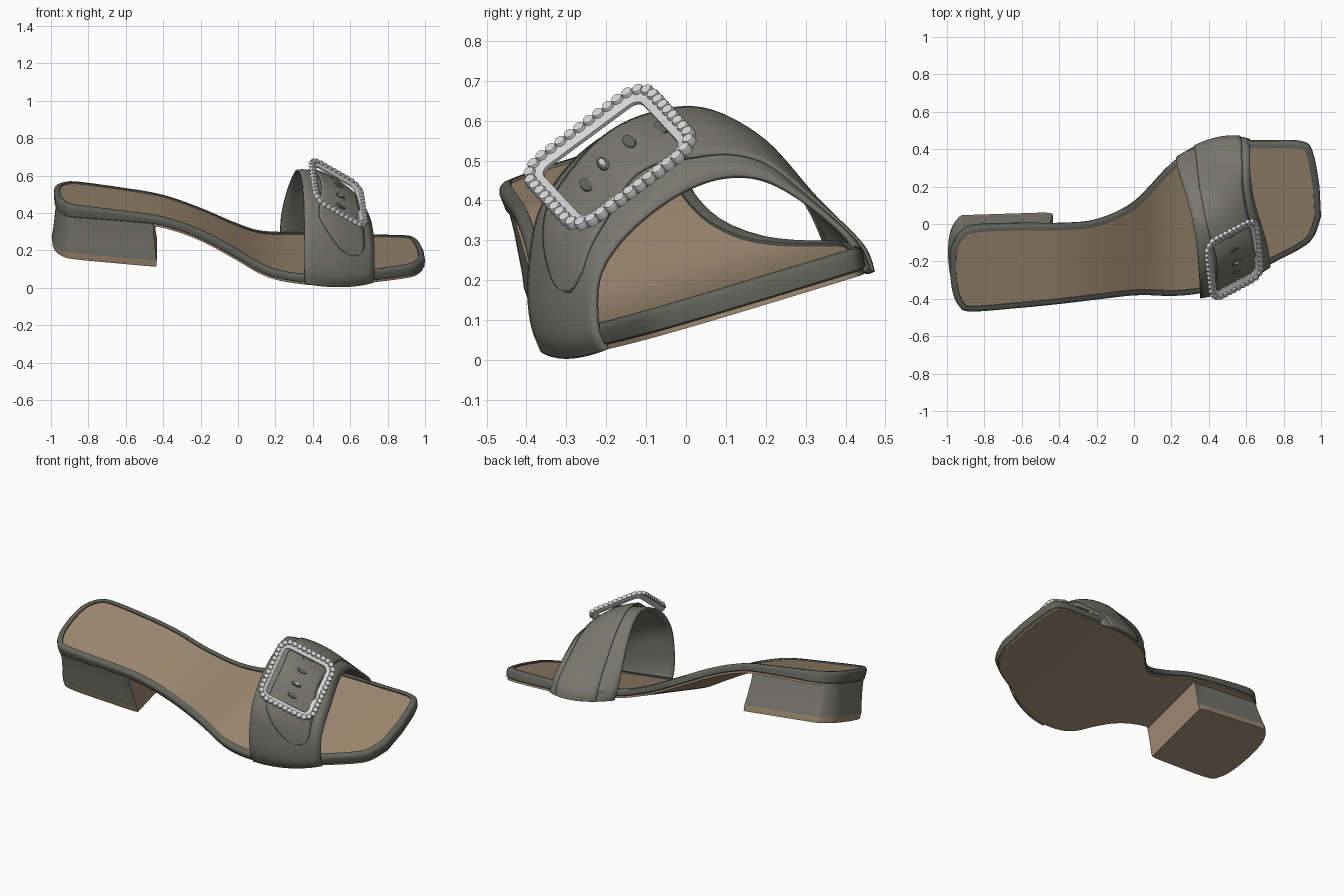
import bpy, bmesh, math
from mathutils import Vector, Matrix

cube = bpy.data.objects.get("Cube")
if cube:
    bpy.data.objects.remove(cube)


def material(name, r, g, b):
    m = bpy.data.materials.new(name)
    m.use_nodes = True
    m.diffuse_color = (r, g, b, 1)
    m.node_tree.nodes["Principled BSDF"].inputs["Base Color"].default_value = (r, g, b, 1)
    return m


LEATHER = material("olive grey leather", .19, .19, .16)
RIM = material("dark rim leather", .12, .125, .103)
TAN = material("tan lining", .34, .25, .165)
SILVER = material("silver", .68, .68, .69)


def make(name, verts, faces, mats, index=None, angle=35):
    me = bpy.data.meshes.new(name)
    me.from_pydata([tuple(v) for v in verts], [], faces)
    ob = bpy.data.objects.new(name, me)
    bpy.context.collection.objects.link(ob)
    for m in mats:
        me.materials.append(m)
    if index:
        me.polygons.foreach_set("material_index", index)
    bpy.ops.object.select_all(action='DESELECT')
    ob.select_set(True)
    bpy.context.view_layer.objects.active = ob
    bpy.ops.object.shade_smooth_by_angle(angle=math.radians(angle))
    return ob


def spline(pts, t):
    """Smooth curve through the points; t counts points."""
    n = len(pts)
    i = min(max(int(t), 0), n - 2)
    f = t - i
    a, b, c, d = [Vector(pts[min(max(k, 0), n - 1)]) for k in range(i - 1, i + 3)]
    return .5 * (2 * b + (c - a) * f + (2 * a - 5 * b + 4 * c - d) * f * f
                 + (3 * b - a - 3 * c + d) * f ** 3)


def height(table, x):
    """Smooth height along the length of the shoe."""
    def slope(k):
        a, b = table[max(k - 1, 0)], table[min(k + 1, len(table) - 1)]
        return (b[1] - a[1]) / (b[0] - a[0])
    i = max([k for k in range(len(table) - 1) if table[k][0] <= x] or [0])
    (x0, y0), (x1, y1) = table[i], table[i + 1]
    h = x1 - x0
    f = (x - x0) / h
    return (y0 * (1 + 2 * f) * (1 - f) ** 2 + slope(i) * h * f * (1 - f) ** 2
            + y1 * f * f * (3 - 2 * f) + slope(i + 1) * h * f * f * (f - 1))


# Footbed outline, height and thickness; the shoe leans sideways by the tilt
TILT = Matrix.Rotation(math.radians(16.7), 3, 'X')
NEAR = [(-.985, -.1), (-.97, -.215), (-.935, -.295), (-.87, -.328), (-.6, -.318), (-.4, -.308),
        (-.2, -.305), (0, -.314), (.2, -.347), (.38, -.337), (.55, -.286), (.72, -.19),
        (.9, -.092), (.965, -.025), (1, .08)]
FAR = [(-.985, -.04), (-.975, .04), (-.93, .115), (-.85, .15), (-.6, .152), (-.4, .143),
       (-.2, .142), (0, .21), (.2, .395), (.35, .48), (.52, .5), (.72, .502),
       (.89, .497), (.955, .445), (.992, .25)]
TOP = [(-1, .572), (-.6, .515), (-.4, .48), (-.2, .408), (0, .3), (.1, .24),
       (.2, .2), (.35, .172), (.6, .154), (1, .147)]
THICK = [(-1, .085), (-.45, .058), (0, .06), (.2, .054), (.35, .054), (.6, .066), (1, .072)]


def top(x):
    return height(TOP, x)


def bottom(x):
    return top(x) - height(THICK, x)


def inset(loop, d):
    out = []
    for i, p in enumerate(loop):
        t = (loop[(i + 1) % len(loop)] - loop[i - 1]).normalized()
        out.append(p + Vector((-t.y, t.x)) * d)
    return out


def stack(name, loop, layers, mats, bands, front=None):
    """Stack inset copies of an outline; cap both ends with crosswise strips.
    The closing side between the two edges can take its own material."""
    n = len(loop)
    verts, faces, index = [], [], []
    for d, z in layers:
        verts += [TILT @ Vector((p.x, p.y, z(p.x))) for p in inset(loop, d)]
    for k in range(len(layers) - 1):
        for i in range(n):
            j = (i + 1) % n
            faces.append((k * n + i, (k + 1) * n + i, (k + 1) * n + j, k * n + j))
            index.append(front if front is not None and i == n // 2 - 1 else bands[k + 1])
    base = (len(layers) - 1) * n
    for i in range(n // 2 - 1):
        q = (i, i + 1, n - 2 - i, n - 1 - i)
        faces += [q, tuple(base + a for a in reversed(q))]
        index += [bands[0], bands[-1]]
    return make(name, verts, faces, mats, index, 42)


STEPS = 5
ts = [i / STEPS for i in range((len(NEAR) - 1) * STEPS + 1)]
near = [spline(NEAR, t) for t in ts]
far = [spline(FAR, t) for t in ts]

# Sole: insole, rounded rim and thin outsole
stack("sole", near + far[::-1],
      [(.034, lambda x: top(x) - .007), (.033, top), (.014, top), (.004, lambda x: top(x) - .007),
       (0, lambda x: top(x) - .018), (.004, lambda x: bottom(x) + .016),
       (.013, lambda x: bottom(x) + .012), (.012, bottom)],
      [TAN, RIM], [0, 1, 1, 1, 1, 1, 1, 0, 0])


# Block heel: leather wrap, tan breast and tan tip
def tip(x):
    return .213 - (x + .45) * .11


cut = len([p for p in near if p.x < -.45])
heel = [Vector((p.x, min(p.y, .122))) for p in near[:cut] + far[:cut][::-1]]
heel = heel[:cut] + [Vector((-.443, heel[cut - 1].y)), Vector((-.443, heel[cut].y))] + heel[cut:]
stack("heel", heel,
      [(.01, lambda x: bottom(x) + .012), (.008, lambda x: bottom(x) - .04),
       (-.003, lambda x: tip(x) + .07), (-.009, lambda x: tip(x) + .035), (-.007, tip)],
      [TAN, LEATHER], [1, 1, 1, 1, 0, 0], front=0)

# Strap: surface spanned by back, middle and front arches
BACK = [(.36, -.365, .02), (.355, -.392, .1), (.355, -.397, .22), (.355, -.367, .38),
        (.35, -.265, .52), (.335, -.12, .605), (.31, .03, .63), (.27, .18, .545),
        (.235, .295, .415), (.225, .35, .305), (.235, .365, .24)]
MID = [(.55, -.295, .003), (.55, -.33, .06), (.545, -.338, .18), (.54, -.312, .335),
       (.53, -.215, .46), (.51, -.08, .565), (.48, .05, .597), (.46, .19, .545),
       (.46, .32, .41), (.45, .435, .285), (.44, .458, .22)]
FRONT = [(.72, -.2, .025), (.73, -.226, .08), (.73, -.225, .2), (.725, -.18, .285),
         (.71, -.1, .365), (.68, 0, .43), (.65, .1, .463), (.63, .2, .456),
         (.62, .305, .4), (.62, .41, .31), (.62, .456, .225)]


def strap_point(u, t, lift=0):
    def at(u, t):
        a, b, c = spline(BACK, t), spline(MID, t), spline(FRONT, t)
        return a * (1 - u) * (1 - 2 * u) + b * 4 * u * (1 - u) + c * u * (2 * u - 1)
    p, e = at(u, t), .01
    n = (at(u + e, t) - at(u - e, t)).cross(at(u, t + e) - at(u, t - e)).normalized()
    return p + n * lift


def band(name, t0, t1, u0, u1, lift, thick, rows=60, cols=12):
    verts = []
    for i in range(rows + 1):
        t = t0 + (t1 - t0) * i / rows
        for j in range(cols + 1):
            verts.append(strap_point(u0(t) + (u1(t) - u0(t)) * j / cols, t, lift(t)))
    w = cols + 1
    faces = [(i * w + j, i * w + j + 1, i * w + w + j + 1, i * w + w + j)
             for i in range(rows) for j in range(cols)]
    ob = make(name, verts, faces, [LEATHER])
    mod = ob.modifiers.new("thickness", 'SOLIDIFY')
    mod.thickness, mod.offset = thick, -1
    return ob


band("strap", 0, 10, lambda t: 0, lambda t: 1, lambda t: 0, .012)


# Upper strap layer: narrows and rises through the buckle, ends in a rounded tongue
def grow(t, span):
    return min(max((t - 1.9) / span, .002), 1)


def bulge(t):
    return math.exp(-((t - 4.4) / .75) ** 2)


def tongue_lift(t):
    return .006 + .022 * bulge(t)


band("strap_tongue", 1.9, 9.98, lambda t: .73 - .52 * grow(t, 1.2) ** .6 + .04 * bulge(t),
     lambda t: .75 + .1 * grow(t, .4) ** .5 - .07 * bulge(t), tongue_lift, .008, rows=90)

# Buckle frame axes
U = Vector((.13, .069, -.074)).normalized()
V = Vector((-.01, .165, .115))
V = (V - U * V.dot(U)).normalized()
N = U.cross(V)
CENTRE = Vector((.525, -.183, .496)) + N * .014


def frame(p, x, y, z):
    return p + U * x + V * y + N * z


def rounded(a, b, r, count):
    """Evenly spaced points on a rounded rectangle of half sizes a, b."""
    corner = []
    for q, (sx, sy) in enumerate([(1, 1), (-1, 1), (-1, -1), (1, -1)]):
        for k in range(9):
            g = math.pi / 2 * (q + k / 8)
            corner.append(Vector((sx * (a - r) + r * math.cos(g), sy * (b - r) + r * math.sin(g))))
    corner.append(corner[0])
    total = sum((q - p).length for p, q in zip(corner, corner[1:]))
    out, done = [], 0
    for p, q in zip(corner, corner[1:]):
        seg = (q - p).length
        while len(out) < count and len(out) * total / count < done + seg:
            out.append(p.lerp(q, (len(out) * total / count - done) / seg))
        done += seg
    return out


# Buckle band: bevelled ring section swept round the rectangle
COUNT = 88
section = [(.038, -.01), (.038, .0), (.018, .008), (0, .008), (0, -.01)]
path = rounded(.17, .192, .066, COUNT)
verts, faces = [], []
for d, z in section:
    verts += [frame(CENTRE, p.x, p.y, z) for p in inset(path, d)]
for k in range(len(section)):
    m = (k + 1) % len(section)
    for i in range(COUNT):
        j = (i + 1) % COUNT
        faces.append((k * COUNT + i, m * COUNT + i, m * COUNT + j, k * COUNT + j))
make("buckle_frame", verts, faces, [SILVER])


def disc(verts, faces, c, rx, ry, z0, z1, sides=14, bevel=.8):
    """Short oval stud with a bevelled top, in the buckle's axes."""
    s = len(verts)
    for z, f in ((z0, 1), (z0 * .3 + z1 * .7, 1), (z1, bevel)):
        for k in range(sides):
            g = math.tau * k / sides
            verts.append(frame(c, rx * f * math.cos(g), ry * f * math.sin(g), z))
    for r in (s, s + sides):
        for k in range(sides):
            m = (k + 1) % sides
            faces.append((r + k, r + m, r + sides + m, r + sides + k))
    faces.append(tuple(range(s + 2 * sides, s + 3 * sides)))
    faces.append(tuple(range(s + sides - 1, s - 1, -1)))


# Beads round the buckle
verts, faces = [], []
for p in rounded(.166, .188, .063, 44):
    disc(verts, faces, frame(CENTRE, p.x, p.y, 0), .016, .016, -.004, .016, bevel=.85)
make("buckle_beads", verts, faces, [SILVER])

# Tongue holes, and the prong through one of them
verts, faces = [], []
spots = [strap_point(.52, t, tongue_lift(t)) for t in (3.75, 4.15, 4.62, 5.15)]
for c in spots:
    disc(verts, faces, c, .03, .014, -.004, .004, bevel=.95)
make("tongue_holes", verts, faces, [RIM])
verts, faces = [], []
disc(verts, faces, spots[1], .018, .009, -.002, .01)
make("buckle_prong", verts, faces, [SILVER])
